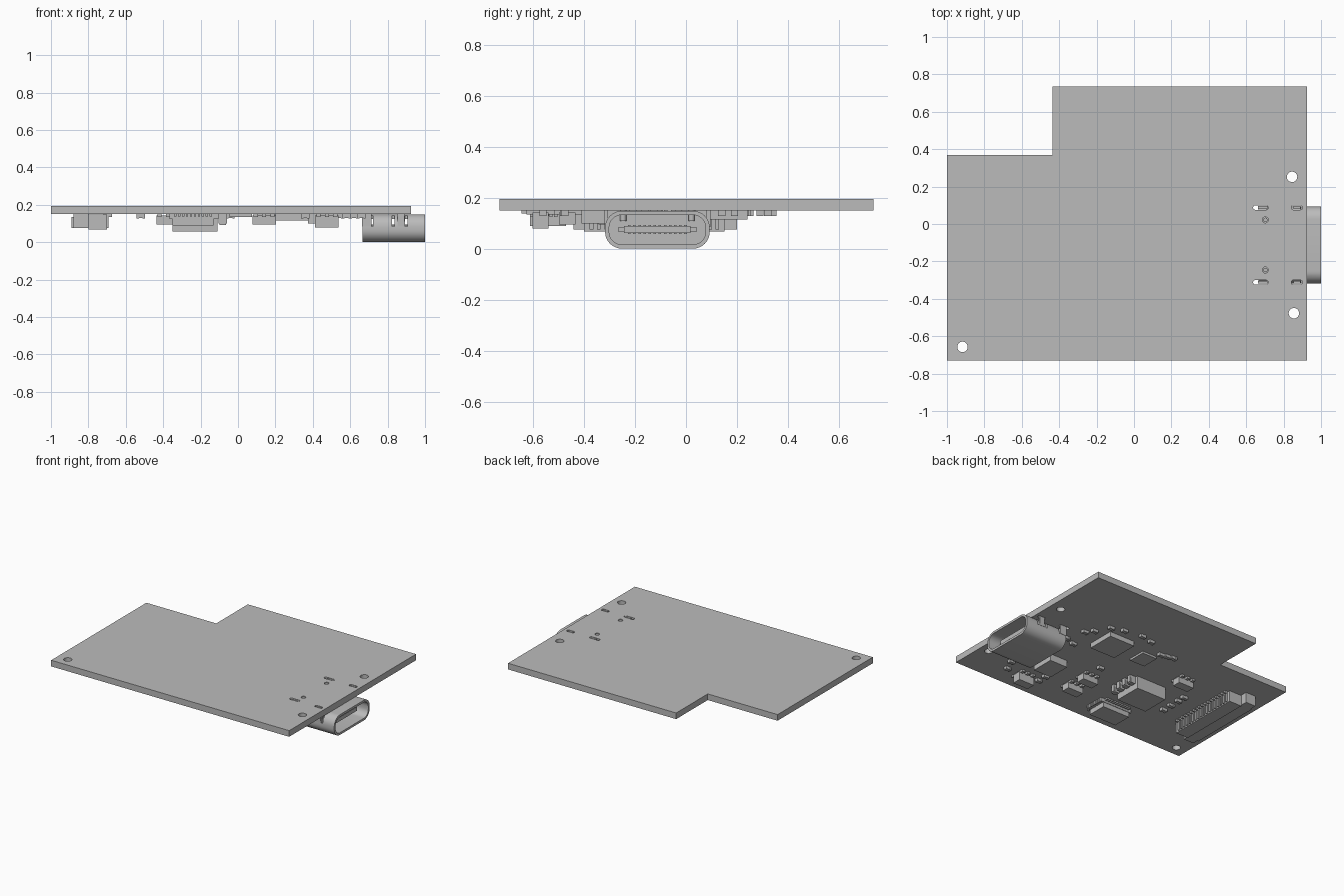
import bpy, bmesh, math
from mathutils import Matrix, Vector

cube = bpy.data.objects.get("Cube")
if cube:
    bpy.data.objects.remove(cube, do_unlink=True)

grey = bpy.data.materials.new("plain_grey")
grey.use_nodes = True
COLOUR = (0.5, 0.5, 0.5, 1)
grey.diffuse_color = COLOUR
grey.node_tree.nodes["Principled BSDF"].inputs["Base Color"].default_value = COLOUR

UNDER, TOP = 0.15, 0.195      # lower and upper face of the board
PORT_Y = -0.112               # centre line of the port


def finish(name, bm):
    bmesh.ops.recalc_face_normals(bm, faces=bm.faces)
    mesh = bpy.data.meshes.new(name)
    bm.to_mesh(mesh)
    bm.free()
    mesh.materials.append(grey)
    ob = bpy.data.objects.new(name, mesh)
    bpy.context.collection.objects.link(ob)
    return ob


def add_box(bm, x0, x1, y0, y1, z0, z1):
    size = Matrix.Diagonal((x1 - x0, y1 - y0, z1 - z0, 1))
    place = Matrix.Translation(((x0 + x1) / 2, (y0 + y1) / 2, (z0 + z1) / 2))
    bmesh.ops.create_cube(bm, size=1, matrix=place @ size)


def add_prism(bm, points, z0, z1):
    face = bm.faces.new([bm.verts.new((x, y, z0)) for x, y in points])
    new = bmesh.ops.extrude_face_region(bm, geom=[face])["geom"]
    verts = [v for v in new if isinstance(v, bmesh.types.BMVert)]
    bmesh.ops.translate(bm, verts=verts, vec=(0, 0, z1 - z0))


def rounded(cx, cy, w, h, r, steps=8):
    """Outline of a rounded rectangle."""
    pts = []
    for k, (sx, sy) in enumerate([(1, 1), (-1, 1), (-1, -1), (1, -1)]):
        for i in range(steps + 1):
            a = math.pi / 2 * (k + i / steps)
            pts.append((cx + sx * (w / 2 - r) + r * math.cos(a),
                        cy + sy * (h / 2 - r) + r * math.sin(a)))
    return pts


def boxes(name, *items):
    bm = bmesh.new()
    for item in items:
        add_box(bm, *item)
    return finish(name, bm)


def cut(ob, cutter):
    cutter.hide_render = True
    mod = ob.modifiers.new("cut", "BOOLEAN")
    mod.operation, mod.solver, mod.object = "DIFFERENCE", "EXACT", cutter
    bpy.context.view_layer.objects.active = ob
    bpy.ops.object.modifier_apply(modifier=mod.name)
    bpy.data.objects.remove(cutter, do_unlink=True)


def smooth(ob):
    bpy.ops.object.select_all(action="DESELECT")
    ob.select_set(True)
    bpy.context.view_layer.objects.active = ob
    bpy.ops.object.shade_smooth_by_angle(angle=math.radians(30))


# Board with a missing corner, screw holes, peg holes and slots
bm = bmesh.new()
add_prism(bm, [(-1, -0.73), (0.925, -0.73), (0.925, 0.735), (-0.435, 0.735),
               (-0.435, 0.37), (-1, 0.37)], UNDER, TOP)
board = finish("board", bm)
bm = bmesh.new()
for x, y, r in [(-0.917, -0.657, 0.028), (0.855, -0.477, 0.028), (0.845, 0.252, 0.028),
                (0.702, PORT_Y - 0.134, 0.016), (0.702, PORT_Y + 0.134, 0.016)]:
    bmesh.ops.create_cone(bm, cap_ends=True, segments=24, radius1=r, radius2=r, depth=0.2,
                          matrix=Matrix.Translation((x, y, UNDER)))
for side in (-1, 1):
    for x, w in [(0.677, 0.08), (0.871, 0.06)]:
        add_prism(bm, rounded(x, PORT_Y + side * 0.2, w, 0.024, 0.0115), 0.1, 0.25)
cut(board, finish("board_cutter", bm))
smooth(board)

# Port shell: rings along x, outside to the mouth, then inward to the pocket floor
bm = bmesh.new()
rings = []
for x, inset in [(0.665, 0), (1, 0), (1, 0.016), (0.69, 0.016)]:
    outline = rounded(PORT_Y, 0.075, 0.41 - 2 * inset, 0.148 - 2 * inset, 0.066 - inset)
    rings.append([bm.verts.new((x, y, z)) for y, z in outline])
for a, b in zip(rings, rings[1:]):
    for i in range(len(a)):
        j = (i + 1) % len(a)
        bm.faces.new((a[i], a[j], b[j], b[i]))
bm.faces.new(rings[0])
bm.faces.new(rings[-1])
shell = finish("port_shell", bm)
notches = []
for side in (-1, 1):
    y = PORT_Y + side * 0.2
    for x in (0.715, 0.83, 0.9):
        notches.append((x - 0.007, x + 0.007, y - 0.035, y + 0.035, 0.085, 0.17))
cut(shell, boxes("notch_cutter", *notches))
smooth(shell)

# Port tongue with contacts
tongue = [(0.68, 0.95, PORT_Y - 0.13, PORT_Y + 0.13, 0.062, 0.09),
          (0.68, 0.93, PORT_Y - 0.155, PORT_Y + 0.155, 0.068, 0.084)]
for i in range(12):
    y = PORT_Y + (i - 5.5) * 0.02
    tongue.append((0.69, 0.935, y - 0.005, y + 0.005, 0.058, 0.094))
boxes("port_tongue", *tongue)

# Shell legs in the slots and pegs in the holes
legs = []
for side in (-1, 1):
    y = PORT_Y + side * 0.2
    for x0, x1 in [(0.664, 0.713), (0.852, 0.89)]:
        legs.append((x0, x1, y - 0.007, y + 0.007, 0.085, TOP))
boxes("port_legs", *legs)
bm = bmesh.new()
for side in (-1, 1):
    bmesh.ops.create_cone(bm, cap_ends=True, segments=16, radius1=0.012, radius2=0.012, depth=0.08,
                          matrix=Matrix.Translation((0.702, PORT_Y + side * 0.134, UNDER)))
smooth(finish("port_pegs", bm))

# Plain chips: name, x range, y range, lowest z
for name, x0, x1, y0, y1, z in [
        ("main_chip", 0.2, 0.405, 0.035, 0.24, 0.115),
        ("thin_chip", -0.045, 0.075, 0.05, 0.18, 0.135),
        ("port_chip", 0.375, 0.52, -0.41, -0.24, 0.1),
        ("module_chip", -0.35, -0.11, -0.3, -0.095, 0.058)]:
    boxes(name, (x0, x1, y0, y1, z, UNDER))

# Pinned chip with rows of legs on both sides
pinned = [(-0.35, -0.13, -0.61, -0.47, 0.09, 0.142)]
for i in range(10):
    x = -0.335 + i * 0.021
    pinned.append((x - 0.006, x + 0.006, -0.645, -0.44, 0.138, UNDER))
for i in range(8):
    y = -0.605 + i * 0.019
    pinned.append((-0.365, -0.105, y - 0.006, y + 0.006, 0.125, UNDER))
boxes("pinned_chip", *pinned)

# Small transistors: body plus legs at both sides
for n, (x, y, z) in enumerate([(0.14, -0.465, 0.095), (0.14, -0.31, 0.095),
                               (-0.375, 0.06, 0.095), (0.475, -0.57, 0.08)]):
    parts = [(x - 0.062, x + 0.062, y - 0.032, y + 0.032, z, 0.142)]
    for dx in (-0.045, 0, 0.045):
        parts.append((x + dx - 0.011, x + dx + 0.011, y - 0.055, y + 0.055, 0.135, UNDER))
    boxes(f"transistor_{n}", *parts)

# Tall capacitors beside the module chip
for i in range(4):
    y = -0.29 + i * 0.055
    boxes(f"tall_capacitor_{i}", (-0.105, -0.06, y - 0.014, y + 0.014, 0.1, UNDER),
          (-0.1, -0.065, y - 0.018, y + 0.018, 0.093, 0.13))

# Small capacitors: two end caps and a narrower middle
for n, (x, y) in enumerate([(0.58, 0), (0.5, -0.03), (0.54, 0.14), (0.5, 0.19), (0.44, 0.29),
                            (0.35, 0.32), (0.21, 0.34), (0.12, 0.32), (-0.04, 0.23),
                            (-0.085, 0.24), (-0.13, 0.25), (0.66, -0.475), (0.62, -0.56),
                            (0.36, -0.48), (0.36, -0.55), (0.155, -0.16), (-0.52, -0.315),
                            (-0.52, -0.24), (-0.52, -0.165), (-0.52, -0.105)]):
    ends = [(x + s * 0.016 - 0.006, x + s * 0.016 + 0.006, y - 0.014, y + 0.014, 0.128, UNDER)
            for s in (-1, 1)]
    boxes(f"capacitor_{n}", (x - 0.012, x + 0.012, y - 0.012, y + 0.012, 0.13, UNDER), *ends)

# Ribbon connector: body, flap, end ears and contacts
ribbon = [(-0.8, -0.7, -0.4, 0.15, 0.068, 0.148),
          (-0.89, -0.8, -0.4, 0.15, 0.075, 0.135),
          (-0.88, -0.8, 0.15, 0.2, 0.075, UNDER),
          (-0.88, -0.8, -0.44, -0.4, 0.075, UNDER)]
for i in range(18):
    y = -0.37 + i * 0.029
    ribbon.append((-0.72, -0.675, y - 0.007, y + 0.007, 0.135, UNDER))
    ribbon.append((-0.71, -0.692, y - 0.007, y + 0.007, 0.075, UNDER))
boxes("ribbon_connector", *ribbon)
